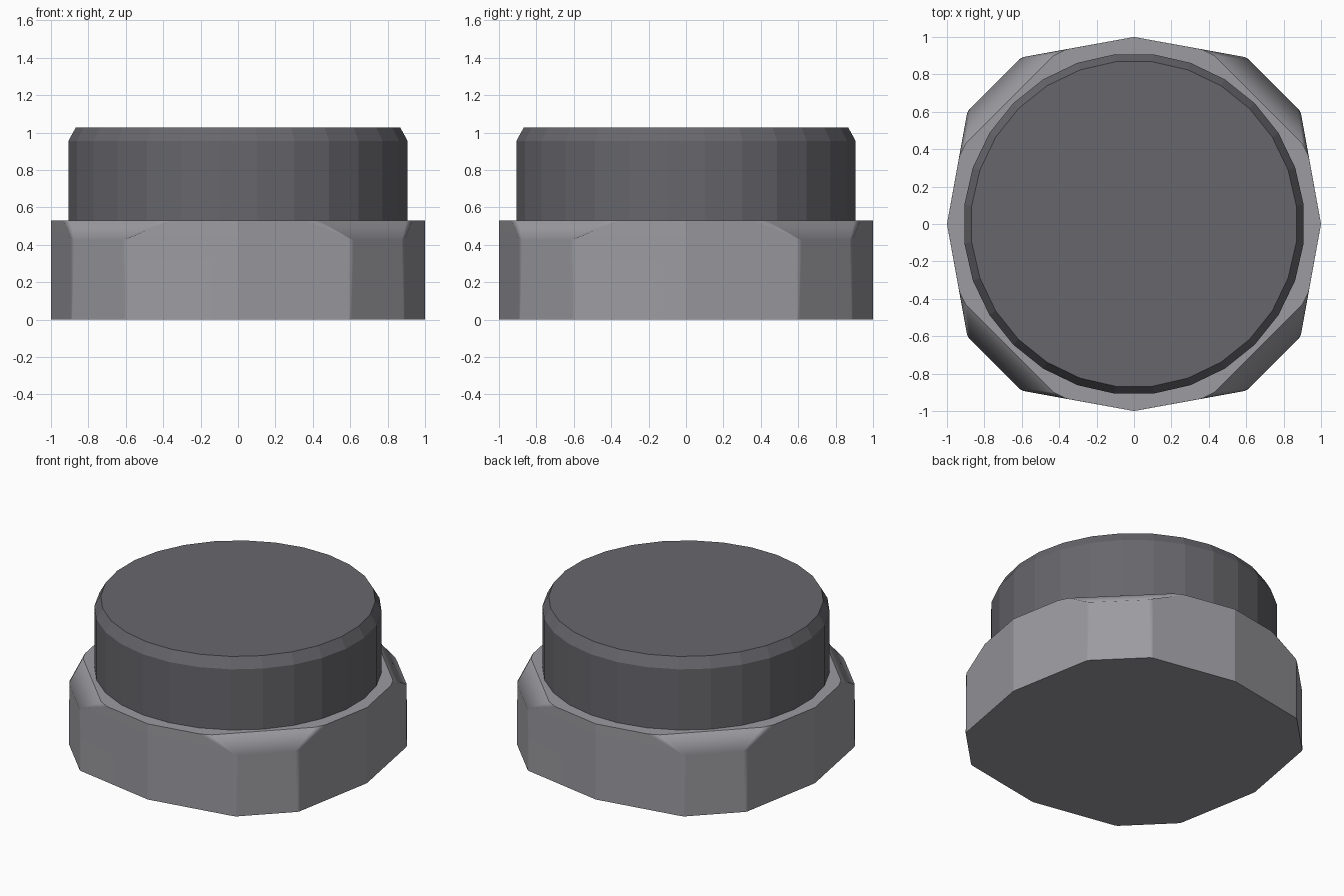
import bpy
import math

if "Cube" in bpy.data.objects:
    bpy.data.objects.remove(bpy.data.objects["Cube"])


def loft(name, rings, color):
    """Join equal-length rings of points with side faces and close both ends."""
    n = len(rings[0])
    verts = [p for ring in rings for p in ring]
    faces = [list(range(n))[::-1], [n * (len(rings) - 1) + i for i in range(n)]]
    for k in range(len(rings) - 1):
        for i in range(n):
            j = (i + 1) % n
            faces.append([k * n + i, k * n + j, (k + 1) * n + j, (k + 1) * n + i])
    mesh = bpy.data.meshes.new(name)
    mesh.from_pydata(verts, [], faces)
    mesh.validate()
    mesh.update()
    mat = bpy.data.materials.new(name + "_grey")
    mat.diffuse_color = (*color, 1)
    mat.use_nodes = True
    mat.node_tree.nodes["Principled BSDF"].inputs["Base Color"].default_value = mat.diffuse_color
    mesh.materials.append(mat)
    obj = bpy.data.objects.new(name, mesh)
    bpy.context.collection.objects.link(obj)
    return obj


def four_fold(points):
    """Repeat one quadrant of points around z."""
    ring = []
    for q in range(4):
        c, s = round(math.cos(q * math.pi / 2)), round(math.sin(q * math.pi / 2))
        ring += [(c * x - s * y, s * x + c * y, z) for x, y, z in points]
    return ring


def quadrant(a, b, tip_z):
    """Tip on the axis, then points a and b mirrored over the diagonal."""
    half = [a, b]
    return [(1, 0, tip_z)] + half + [(y, x, z) for x, y, z in reversed(half)]


def circle(radius, z, sides=28):
    step = 2 * math.pi / sides
    return [(radius * math.cos((i + 0.5) * step), radius * math.sin((i + 0.5) * step), z)
            for i in range(sides)]


# Base block: twelve-sided outline with narrow corner bevels and sloped upper corners
TOP = 0.53
bottom = quadrant((0.893, 0.590, 0), (0.885, 0.608, 0), 0)
shoulder = quadrant((0.893, 0.590, 0.435), (0.875, 0.618, 0.425), 0.435)
upper = quadrant((0.934, 0.36, TOP), (0.900, 0.43, TOP), TOP)
base = loft("base_block", [four_fold(r) for r in (bottom, shoulder, upper)],
            (0.33, 0.33, 0.355))

# Soft corner bevels: smooth shading, with tips, rims and chamfer edges kept sharp
mesh = base.data
mesh.polygons.foreach_set("use_smooth", [True] * len(mesh.polygons))
for edge in mesh.edges:
    (ra, ia), (rb, ib) = (divmod(v, 20) for v in edge.vertices)
    tip = ia % 5 == 0 and ib % 5 == 0
    rim = ra == rb and ra != 1
    chamfer = ra == rb == 1 and {ia % 5, ib % 5} == {2, 3}
    edge.use_edge_sharp = tip or rim or chamfer
weighted = base.modifiers.new("flat_faces", 'WEIGHTED_NORMAL')
weighted.keep_sharp = True
weighted.weight = 100

# Round cap with a chamfered rim
loft("round_cap", [circle(0.913, TOP - 0.01), circle(0.913, 0.955), circle(0.873, 1.027)],
     (0.137, 0.135, 0.15))
